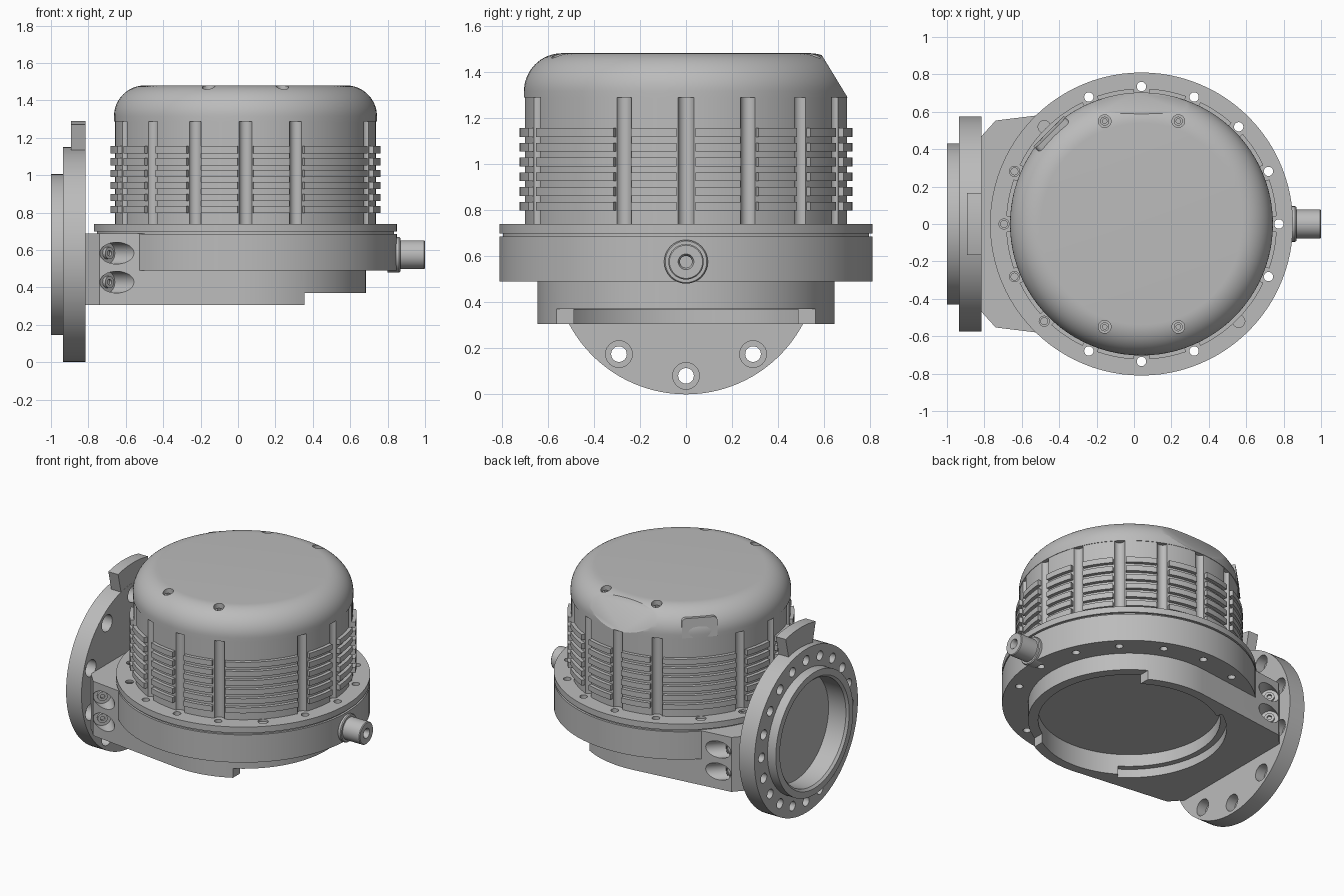
import bpy, bmesh
from math import sin, cos, pi, radians
from mathutils import Matrix, Vector

cube = bpy.data.objects.get("Cube")
if cube:
    bpy.data.objects.remove(cube, do_unlink=True)

grey = bpy.data.materials.new("cast_grey")
grey.use_nodes = True
colour = (0.5, 0.5, 0.5, 1)
grey.diffuse_color = colour
grey.node_tree.nodes["Principled BSDF"].inputs["Base Color"].default_value = colour

parts = []
AXIS = Matrix.Translation((0.04, 0, 0))                                      # housing axis
PIPE = Matrix.Translation((0, 0, 0.575)) @ Matrix.Rotation(-pi / 2, 4, 'Y')  # toward -x
STUB = Matrix.Translation((0, 0, 0.575)) @ Matrix.Rotation(pi / 2, 4, 'Y')   # toward +x


def lathe(bm, profile, matrix=AXIS, n=96):
    """Revolve (radius, height) points and cap both ends."""
    rings = [[bm.verts.new(matrix @ Vector((r * cos(2 * pi * i / n), r * sin(2 * pi * i / n), z)))
              for i in range(n)] for r, z in profile]
    for a, b in zip(rings, rings[1:]):
        for i in range(n):
            j = (i + 1) % n
            bm.faces.new((a[i], a[j], b[j], b[i]))
    bm.faces.new(rings[0][::-1])
    bm.faces.new(rings[-1])


def prism(bm, outline, z0, z1, matrix=AXIS):
    """Extrude a flat outline between two heights."""
    low, high = [[bm.verts.new(matrix @ Vector((x, y, z))) for x, y in outline] for z in (z0, z1)]
    for i in range(len(low)):
        j = (i + 1) % len(low)
        bm.faces.new((low[i], low[j], high[j], high[i]))
    bm.faces.new(low[::-1])
    bm.faces.new(high)


def box(bm, size, matrix):
    bmesh.ops.create_cube(bm, size=1, matrix=matrix @ Matrix.Diagonal((*size, 1)))


def arc(r, a0, a1, n):
    """Points on an arc, angles in degrees."""
    return [(r * cos(radians(a0 + (a1 - a0) * i / n)), r * sin(radians(a0 + (a1 - a0) * i / n)))
            for i in range(n + 1)]


def sector(r0, r1, a0, a1):
    n = max(4, int((a1 - a0) / 3))
    return arc(r1, a0, a1, n) + arc(r0, a1, a0, n)


def at(r, deg, base=AXIS):
    return base @ Matrix.Translation((r * cos(radians(deg)), r * sin(radians(deg)), 0))


def finish(name, bm):
    bmesh.ops.recalc_face_normals(bm, faces=bm.faces)
    mesh = bpy.data.meshes.new(name)
    bm.to_mesh(mesh)
    bm.free()
    mesh.materials.append(grey)
    obj = bpy.data.objects.new(name, mesh)
    bpy.context.scene.collection.objects.link(obj)
    parts.append(obj)
    return obj


def cut(obj, bm):
    """Subtract the cutter mesh and bake the result."""
    tool = finish("cutter", bm)
    parts.remove(tool)
    mod = obj.modifiers.new("cut", 'BOOLEAN')
    mod.operation, mod.solver, mod.object = 'DIFFERENCE', 'EXACT', tool
    bpy.context.view_layer.update()
    result = obj.evaluated_get(bpy.context.evaluated_depsgraph_get())
    mesh = bpy.data.meshes.new_from_object(result)
    obj.modifiers.clear()
    obj.data = mesh
    bpy.data.objects.remove(tool, do_unlink=True)


bolt_angles = [k * 22.5 for k in range(16)]
plain = (135, 315)
screwed = (157.5, 180, 202.5, 225)

# Round body with lid, seam groove, through holes and sunk slotted screws
bm = bmesh.new()
lathe(bm, [(0.81, 0.49), (0.81, 0.685), (0.795, 0.685), (0.795, 0.698), (0.81, 0.698), (0.81, 0.74)])
body = finish("body_and_lid", bm)
holes, screws = bmesh.new(), bmesh.new()
for a in bolt_angles:
    m = at(0.735, a)
    if a in plain:
        lathe(holes, [(0.033, 0.725), (0.033, 0.8)], m, 24)
    elif a in screwed:
        lathe(holes, [(0.027, 0.715), (0.027, 0.8)], m, 24)
        lathe(screws, [(0.021, 0.71), (0.021, 0.73)], m, 20)
        box(screws, (0.036, 0.008, 0.006), m @ Matrix.Rotation(radians(a), 4, 'Z')
            @ Matrix.Translation((0, 0, 0.732)))
    else:
        lathe(holes, [(0.025, 0.4), (0.025, 0.8)], m, 20)
cut(body, holes)
finish("lid_screws", screws)

# Lower base with the arm reaching to the pipe flange
bm = bmesh.new()
side = [(-0.78, 0.553), (-0.855, 0.47)]
prism(bm, arc(0.645, -97, 97, 64) + side + [(x, -y) for x, y in side[::-1]], 0.305, 0.688)
base = finish("base_and_arm", bm)
bm = bmesh.new()
box(bm, (1, 2, 1), Matrix.Translation((0.855, 0, -0.13)))
cut(base, bm)

# Bottom opening with a ledge on the arm side
bm = bmesh.new()
lathe(bm, [(0.58, 0.2), (0.58, 0.45)])
cut(base, bm)
bm = bmesh.new()
prism(bm, sector(0.5, 0.62, 123, 237), 0.2, 0.365)
cut(base, bm)

# Angled bolt pockets on both sides of the arm
pockets, bolts = bmesh.new(), bmesh.new()
for s in (-1, 1):
    for z in (0.428, 0.583):
        turn = Vector((-0.69, -0.72 * s, 0)).to_track_quat('Z', 'Y').to_matrix().to_4x4()
        m = Matrix.Translation((-0.645, s * 0.567, z)) @ turn
        lathe(pockets, [(0.058, -0.15), (0.058, 0.08)], m, 32)
        lathe(bolts, [(0.032, 0.09), (0.032, 0.06), (0.015, 0.06), (0.015, 0.075)], m, 24)
cut(base, pockets)
finish("arm_bolts", bolts)

# Drum with vertical bolt channels
channels = [a for a in bolt_angles if a not in plain]
bm = bmesh.new()
lathe(bm, [(0.70, 0.735), (0.70, 1.289)])
drum = finish("drum", bm)
bm = bmesh.new()
for a in channels:
    lathe(bm, [(0.035, 0.72), (0.035, 1.32)], at(0.708, a), 24)
cut(drum, bm)

# Cooling ribs filling each bay between the channels
bm = bmesh.new()
for a, b in zip(channels, channels[1:] + [360]):
    for i in range(6):
        z = 1.117 - 0.064 * i
        prism(bm, sector(0.69, 0.724, a + 3.3, b - 3.3), z, z + 0.038)
finish("cooling_ribs", bm)

# Domed cap with a flat facet at the back and four screw recesses
bm = bmesh.new()
lathe(bm, [(0.703, 1.287)] + [(0.538 + x, 1.315 + y) for x, y in arc(0.165, 0, 90, 16)])
cap = finish("domed_cap", bm)
bm = bmesh.new()
box(bm, (2, 1, 1), Matrix.Translation((0, 0.642, 1.385)) @ Matrix.Rotation(radians(31.4), 4, 'X')
    @ Matrix.Translation((0, 0.5, 0)))
cut(cap, bm)
holes, screws = bmesh.new(), bmesh.new()
for sx in (-1, 1):
    for sy in (-1, 1):
        m = AXIS @ Matrix.Translation((sx * 0.197, sy * 0.55, 0))
        lathe(holes, [(0.034, 1.43), (0.034, 1.6)], m, 24)
        lathe(screws, [(0.024, 1.42), (0.024, 1.45), (0.012, 1.45), (0.012, 1.44)], m, 20)
cut(cap, holes)
finish("cap_screws", screws)

# Flat pad on the cap shoulder, leaning slightly inward
bm = bmesh.new()
box(bm, (0.09, 0.23, 0.132), AXIS @ Matrix.Rotation(radians(135), 4, 'Z')
    @ Matrix.Translation((0.65, 0, 1.356)) @ Matrix.Rotation(radians(-6), 4, 'Y'))
corners = [e for e in bm.edges if all(v.co.z > 1.38 for v in e.verts)
           and (e.verts[0].co - e.verts[1].co).length < 0.1]
bmesh.ops.bevel(bm, geom=corners, offset=0.025, segments=4, affect='EDGES', profile=0.5)
finish("cap_pad", bm)

# Pipe flange with raised face, bore and ring of holes
bm = bmesh.new()
lathe(bm, [(0.575, 0.815), (0.575, 0.935), (0.43, 0.935), (0.43, 1.0), (0.385, 1.0),
           (0.37, 0.985), (0.37, 0.85)], PIPE)
flange = finish("pipe_flange", bm)
bm = bmesh.new()
for k in range(20):
    m = at(0.495, k * 18, PIPE)
    if k % 2:
        lathe(bm, [(0.033, 0.86), (0.033, 0.96)], m, 24)
    else:
        lathe(bm, [(0.058, 0.79), (0.058, 0.885), (0.034, 0.885), (0.034, 0.96)], m, 24)
cut(flange, bm)

# Raised lug on top of the flange
bm = bmesh.new()
prism(bm, sector(0.565, 0.715, -13.5, 13.5), 0.816, 0.892, PIPE)
finish("flange_lug", bm)

# Cable stub opposite the flange
bm = bmesh.new()
lathe(bm, [(0.095, 0.8), (0.095, 0.862), (0.09, 0.868), (0.077, 0.868), (0.077, 0.995),
           (0.072, 1.0), (0.034, 1.0), (0.026, 0.985), (0.026, 0.92)], STUB, 40)
finish("cable_stub", bm)

# Smooth the round walls and keep the edges sharp
bpy.ops.object.select_all(action='DESELECT')
for obj in parts:
    obj.select_set(True)
bpy.context.view_layer.objects.active = parts[0]
bpy.ops.object.shade_smooth_by_angle(angle=radians(30))
